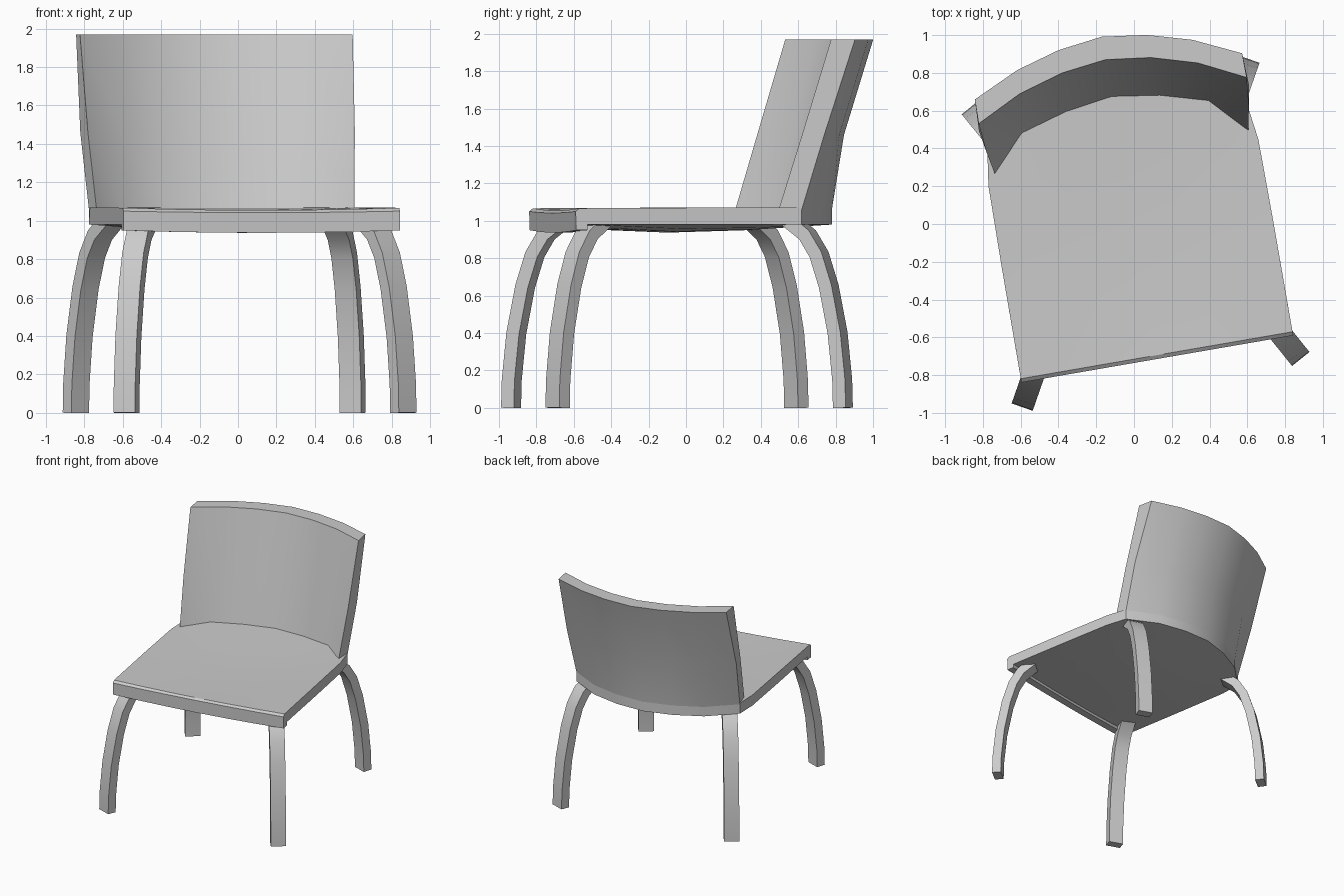
import bpy, bmesh, math
from mathutils import Vector, Matrix

if "Cube" in bpy.data.objects:
    bpy.data.objects.remove(bpy.data.objects["Cube"])

TURN = Matrix.Rotation(math.radians(9.8), 4, 'Z')  # whole chair is turned slightly


def loft(name, rings):
    """Skin a list of closed rings and cap both ends."""
    bm = bmesh.new()
    rows = [[bm.verts.new(TURN @ Vector(p)) for p in r] for r in rings]
    n = len(rows[0])
    for a, b in zip(rows, rows[1:]):
        for i in range(n):
            j = (i + 1) % n
            bm.faces.new((a[i], a[j], b[j], b[i]))
    bm.faces.new(rows[0])
    bm.faces.new(rows[-1])
    bmesh.ops.recalc_face_normals(bm, faces=bm.faces)
    me = bpy.data.meshes.new(name)
    bm.to_mesh(me)
    bm.free()
    ob = bpy.data.objects.new(name, me)
    bpy.context.collection.objects.link(ob)
    bpy.ops.object.select_all(action='DESELECT')
    ob.select_set(True)
    bpy.context.view_layer.objects.active = ob
    bpy.ops.object.shade_smooth_by_angle(angle=math.radians(30))
    return ob


def mirrored(half):
    """Half curve running from the centre outwards -> full curve left to right."""
    return [(-x, y) for x, y in half[:0:-1]] + half


# Plan curves of the backrest, centre to right end
out_low = mirrored([(0, .785), (.24, .75), (.47, .67), (.70, .507)])
out_mid = mirrored([(0, .845), (.245, .815), (.475, .75), (.725, .625)])
out_top = mirrored([(0, 1.006), (.237, .975), (.471, .908), (.718, .793)])
in_low = mirrored([(0, .682), (.25, .645), (.50, .573), (.68, .382)])
in_mid = mirrored([(0, .77), (.245, .737), (.493, .667), (.705, .508)])
in_top = mirrored([(0, .883), (.238, .853), (.48, .782), (.72, .663)])

# Seat: side profile swept across, with a shallow dished middle
rings = []
for xb, yb in out_low:
    s = xb / .70
    d = 1 - s * s
    rings.append([
        (.73 * s, -.725, 1.05 - .008 * d), (.73 * s, -.705, 1.067 - .012 * d),
        (.729 * s, -.1, 1.07 - .03 * d), (.725 * s, .33, 1.07 - .015 * d),
        (xb, yb, 1.07), (xb, yb, .98),
        (.725 * s, .33, .98 - .03 * d), (.729 * s, -.1, .98 - .043 * d),
        (.73 * s, -.66, .98 - .02 * d), (.73 * s, -.66, .95 - .013 * d),
        (.73 * s, -.722, .95 - .013 * d)])
loft("seat", rings)

# Backrest: curved, leaning panel
levels = list(zip(out_low, out_mid, out_top, in_top, in_mid, in_low))
heights = (1.06, 1.46, 1.97, 1.97, 1.46, 1.05)
loft("backrest", [[(x, y, z) for (x, y), z in zip(c, heights)] for c in levels])

# Legs: bent bars splayed outwards; path is (inward distance, height)
path = [(0, 0), (.004, .15), (.03, .40), (.08, .65), (.135, .82), (.20, .925), (.31, 1.01)]


def leg(name, sx, sy, fx, fy):
    a = math.radians(29)
    inward = Vector((-sx * math.sin(a), -sy * math.cos(a), 0))
    side = Vector((-inward.y, inward.x, 0)) * .059
    foot = Vector((sx * fx, sy * fy, 0))
    rings = []
    for i, (r, z) in enumerate(path):
        p0, p1 = path[max(i - 1, 0)], path[min(i + 1, len(path) - 1)]
        t = Vector((p1[0] - p0[0], p1[1] - p0[1])).normalized()
        across = (inward * t.y - Vector((0, 0, t.x))) * .036
        c = foot + inward * r + Vector((0, 0, z))
        rings.append([c - side - across, c + side - across, c + side + across, c - side + across])
    loft(name, rings)


for sx, label in ((-1, "left"), (1, "right")):
    leg("front_leg_" + label, sx, -1, .731, .823)
    leg("back_leg_" + label, sx, 1, .731, .725)
